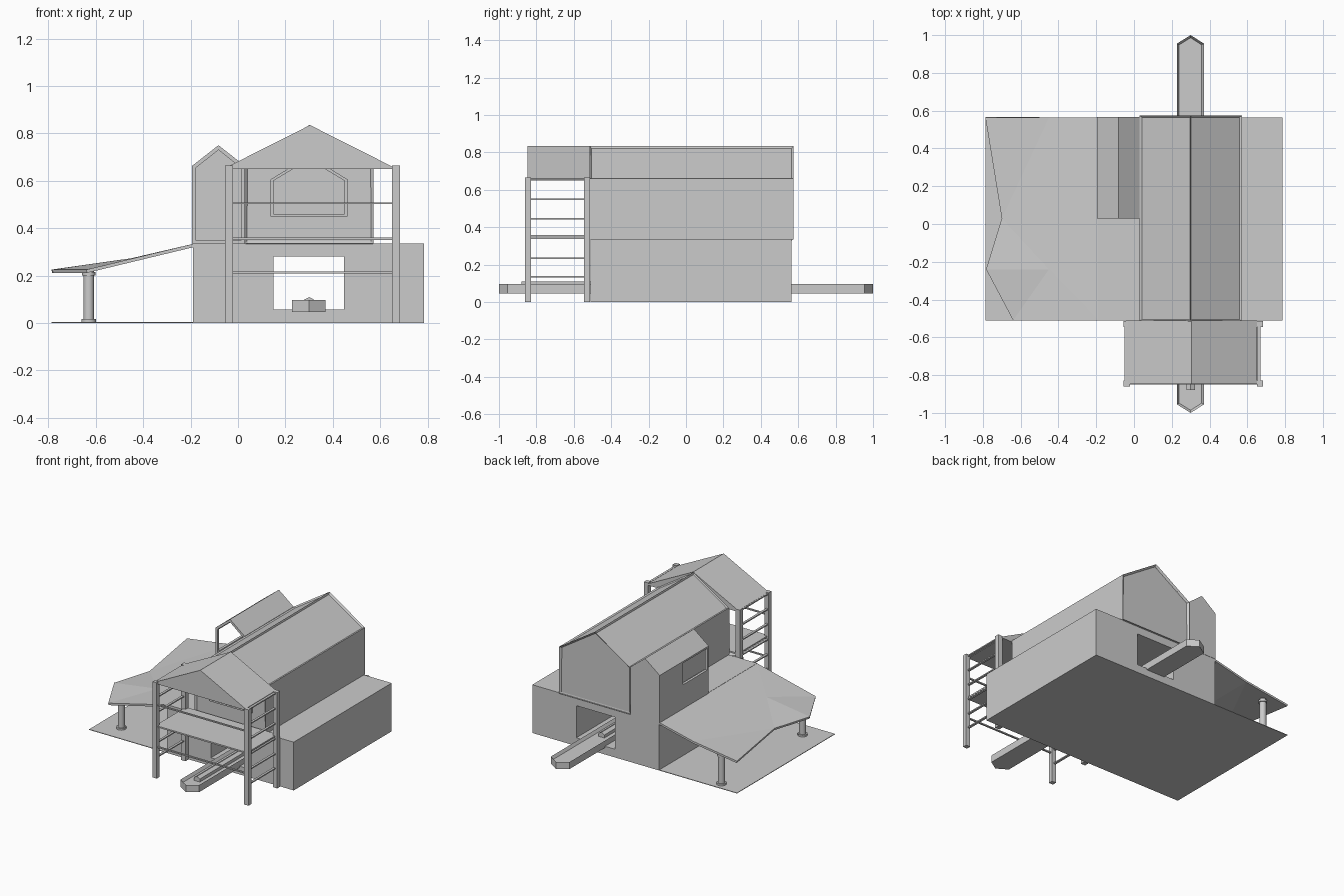
import bpy, bmesh, math
from mathutils import Vector

if "Cube" in bpy.data.objects:
    bpy.data.objects.remove(bpy.data.objects["Cube"])


def finish(name, bm):
    bmesh.ops.recalc_face_normals(bm, faces=bm.faces)
    me = bpy.data.meshes.new(name)
    bm.to_mesh(me)
    bm.free()
    ob = bpy.data.objects.new(name, me)
    bpy.context.collection.objects.link(ob)
    return ob


def prism(bm, pts, direction):
    face = bm.faces.new([bm.verts.new(p) for p in pts])
    ext = bmesh.ops.extrude_face_region(bm, geom=[face], use_keep_orig=True)
    verts = [g for g in ext["geom"] if isinstance(g, bmesh.types.BMVert)]
    bmesh.ops.translate(bm, verts=verts, vec=Vector(direction))
    bmesh.ops.recalc_face_normals(bm, faces=bm.faces)


def along_y(name, profile, y0, y1):
    bm = bmesh.new()
    prism(bm, [(x, y0, z) for x, z in profile], (0, y1 - y0, 0))
    return finish(name, bm)


def box(name, x0, x1, y0, y1, z0, z1):
    return along_y(name, [(x0, z0), (x1, z0), (x1, z1), (x0, z1)], y0, y1)


def gable(x0, x1, z0, eave, apex):
    return [(x0, z0), (x1, z0), (x1, eave), ((x0 + x1) / 2, apex), (x0, eave)]


def cut(ob, cutter):
    m = ob.modifiers.new("cut", "BOOLEAN")
    m.operation, m.solver, m.object = "DIFFERENCE", "EXACT", cutter
    bpy.context.view_layer.objects.active = ob
    bpy.ops.object.modifier_apply(modifier=m.name)
    bpy.data.objects.remove(cutter, do_unlink=True)


def inset(ob, test, thickness, depth):
    bm = bmesh.new()
    bm.from_mesh(ob.data)
    bm.normal_update()
    for f in [f for f in bm.faces if test(f.normal)]:
        bmesh.ops.inset_individual(bm, faces=[f], thickness=thickness, depth=depth)
    bm.to_mesh(ob.data)
    bm.free()


# Ground plate and lower storey with a through passage
box("ground_plate", -0.787, -0.19, -0.51, 0.565, 0, 0.004)
base = box("lower_storey", -0.19, 0.785, -0.51, 0.565, 0, 0.335)
cut(base, box("passage_cutter", 0.15, 0.447, -0.7, 0.7, 0.057, 0.28))

# Upper gabled house with recessed ends and roof panels
house = along_y("upper_house", gable(0.028, 0.572, 0.335, 0.66, 0.835), -0.515, 0.575)
inset(house, lambda n: abs(n.y) > 0.9, 0.014, -0.012)
inset(house, lambda n: 0.3 < n.z < 0.98, 0.014, -0.01)

# Front window: recess with a raised frame
cut(house, along_y("window_cutter", gable(0.15, 0.45, 0.46, 0.6, 0.69), -0.6, -0.47))
frame = along_y("window_frame", gable(0.138, 0.462, 0.45, 0.606, 0.705), -0.515, -0.48)
cut(frame, along_y("frame_cutter", gable(0.15, 0.45, 0.46, 0.6, 0.69), -0.6, -0.4))

# Side dormer: hollow, open at the front and with a side window
dormer = along_y("dormer", gable(-0.195, 0.03, 0.333, 0.662, 0.75), 0.03, 0.567)
cut(dormer, along_y("dormer_cutter", gable(-0.177, 0.012, 0.347, 0.655, 0.73), -0.1, 0.545))
cut(dormer, box("side_window_cutter", -0.25, -0.1, 0.045, 0.31, 0.5, 0.65))

# Folded canopy with an angular outer edge
bm = bmesh.new()
v = [bm.verts.new(p) for p in [
    (-0.188, 0.565, 0.334), (-0.188, -0.51, 0.334), (-0.64, -0.51, 0.225),
    (-0.783, -0.24, 0.225), (-0.70, 0.03, 0.225), (-0.787, 0.565, 0.225),
    (-0.45, 0.565, 0.273), (-0.45, -0.24, 0.273)]]
for f in [(0, 6, 7, 1), (1, 7, 2), (2, 7, 3), (3, 7, 4), (4, 7, 6), (4, 6, 5)]:
    bm.faces.new([v[i] for i in f])
canopy = finish("canopy", bm)
if canopy.data.polygons[0].normal.z < 0:
    canopy.data.flip_normals()
m = canopy.modifiers.new("thickness", "SOLIDIFY")
m.thickness, m.offset = 0.014, -1

# Round canopy columns with foot and capital
for side, y in (("back", 0.51), ("front", -0.38)):
    for part, r, z0, z1 in (("shaft", 0.022, 0.01, 0.225), ("foot", 0.031, 0, 0.016),
                            ("capital", 0.028, 0.2, 0.215)):
        bpy.ops.mesh.primitive_cylinder_add(vertices=24, radius=r, depth=z1 - z0,
                                            location=(-0.63, y, (z0 + z1) / 2))
        bpy.context.object.name = f"{side}_column_{part}"
        bpy.ops.object.shade_smooth_by_angle()

# Porch: four posts, roof, deck, front rails and side slats
for x in (-0.055, 0.65):
    for y in (-0.86, -0.545):
        box("porch_post", x, x + 0.033, y, y + 0.031, 0, 0.665)
    for z in (0.655, 0.55, 0.445, 0.34, 0.235, 0.135):
        box("side_slat", x + 0.004, x + 0.02, -0.832, -0.54, z - 0.004, z + 0.004)
along_y("porch_roof", gable(-0.043, 0.651, 0.65, 0.66, 0.835), -0.848, -0.512)
box("porch_deck", -0.04, 0.665, -0.848, -0.515, 0.35, 0.36)
for z in (0.505, 0.213):
    box("front_rail", -0.024, 0.652, -0.85, -0.838, z - 0.004, z + 0.004)

# Long narrow boat through the passage, with recessed deck and low cabin
bm = bmesh.new()
prism(bm, [(0.227, -0.955, 0.047), (0.3, -1, 0.047), (0.37, -0.955, 0.047),
           (0.37, 0.955, 0.047), (0.3, 1, 0.047), (0.227, 0.955, 0.047)], (0, 0, 0.049))
boat = finish("boat_hull", bm)
inset(boat, lambda n: n.z > 0.9, 0.014, -0.02)
along_y("boat_cabin", gable(0.277, 0.323, 0.07, 0.097, 0.109), -0.88, 0.5)
